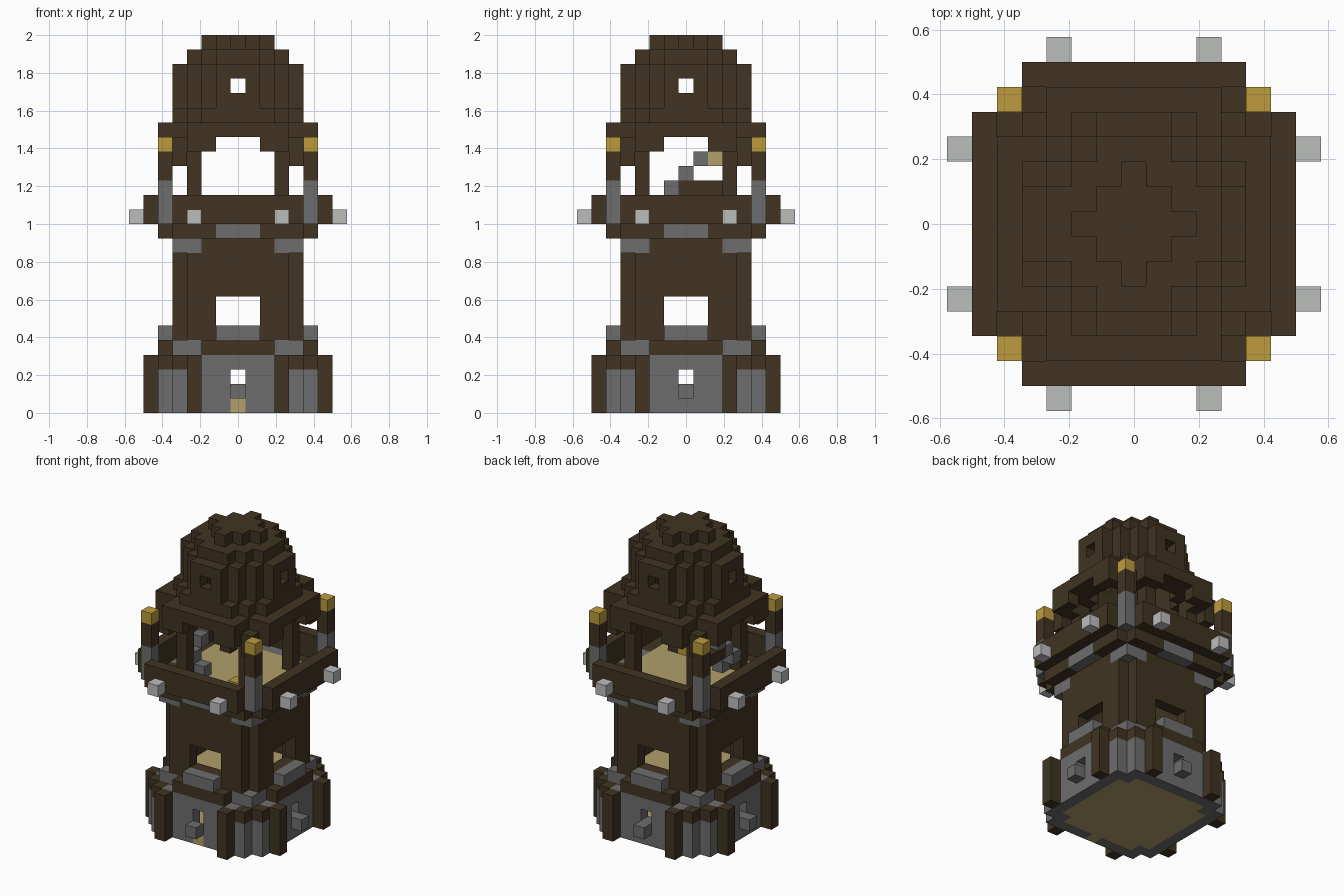
import bpy, bmesh
from mathutils import Vector

cube = bpy.data.objects.get("Cube")
if cube:
    bpy.data.objects.remove(cube, do_unlink=True)

U = 2 / 26  # edge of one block


def material(name, rgb):
    m = bpy.data.materials.new(name)
    m.use_nodes = True
    m.diffuse_color = (*rgb, 1)
    m.node_tree.nodes["Principled BSDF"].inputs["Base Color"].default_value = (*rgb, 1)
    return m


MATS = {
    "wood": material("dark wood", (0.052, 0.034, 0.016)),
    "stone": material("grey stone", (0.155, 0.155, 0.155)),
    "floor": material("pale planks", (0.44, 0.35, 0.147)),
    "gold": material("gold lamp", (0.51, 0.33, 0.048)),
    "pale": material("pale stone", (0.5, 0.51, 0.5)),
}
blocks = {}  # cell -> (part, material)


def put(part, mat, cells, rows):
    for x, y in cells:
        for z in rows:
            blocks[x, y, z] = (part, mat)


def cut(cells, rows):
    for x, y in cells:
        for z in rows:
            blocks.pop((x, y, z), None)


def spin(cells):
    """Repeat cells on all four sides, mirrored."""
    return {c for x, y in cells for s in (1, -1) for t in (1, -1)
            for c in ((s * x, t * y), (t * y, s * x))}


def line(a, b, y):
    return [(x, y) for x in range(a, b + 1)]


def plan(r, test):
    """Cells of a square plan; test gets the larger and smaller offset."""
    span = range(-r, r + 1)
    return {(x, y) for x in span for y in span
            if test(max(abs(x), abs(y)), min(abs(x), abs(y)))}


def shell(cells):
    """Cells on the rim of a filled plan."""
    return {(x, y) for x, y in cells
            if not {(x + 1, y), (x - 1, y), (x, y + 1), (x, y - 1)} <= cells}


# Base: stone walls, timber posts, cornice
put("base_floor", "floor", plan(4, lambda a, b: True), [0])
put("base_wall", "stone", plan(5, lambda a, b: a == 5 and b < 5), range(4))
put("base_wall", "stone", spin([(4, 4)]), range(4))
put("base_cap", "wood", spin([(4, 5)]), [3])
put("base_post", "wood", spin([(3, 6)]), range(4))
cut(spin([(0, 5)]), [2])
cut([(0, -5)], [1])
put("base_floor", "floor", [(0, -5)], [0])
put("base_ledge", "stone", spin([(0, 6)]), [1])
put("base_cornice", "wood", spin(line(0, 2, 5)), [4])
put("middle_floor", "floor", plan(3, lambda a, b: True), [4])

# Middle tower with a wide window on each side
put("tower_wall", "wood", plan(4, lambda a, b: a == 4 and b < 4), range(4, 12))
put("tower_wall", "wood", spin([(3, 3)]), range(5, 12))
put("corner_bracket", "stone", spin([(3, 4), (4, 4)]), [4, 11])
cut(spin(line(0, 1, 4)), [6, 7])
put("window_sill", "stone", spin(line(0, 1, 5)), [5])

# Balcony
put("balcony_floor", "floor", plan(4, lambda a, b: True), [12])
put("balcony_edge", "wood", plan(5, lambda a, b: a == 5 and b < 5), [12])
put("balcony_band", "stone", spin(line(0, 1, 5)), [12])
put("parapet", "wood", spin(line(0, 4, 6)), [13, 14])
put("beam_end", "pale", spin([(3, 7)]), [13])
put("corner_post", "stone", spin([(5, 5)]), range(13, 16))
put("corner_post_top", "wood", spin([(5, 5)]), [16, 17])
put("corner_lamp", "gold", spin([(5, 5)]), [18])
put("inner_post", "wood", spin([(3, 3)]), range(13, 19))
put("floor_lamp", "gold", [(2, -3)], [13])

# Stair inside the balcony
for i, (x, y) in enumerate([(-2, -2), (-3, -2), (-3, -1), (-3, 0), (-3, 1)]):
    put("stair", "stone", [(x, y)], [13 + i])
put("stair_landing", "floor", [(-3, 2)], [17])
put("stair_side", "wood", line(-3, -3, 0) + line(-3, -3, 1) + line(-3, -3, 2), [15])

# Roof: braces, eaves and hollow dome
put("roof_brace", "wood", spin([(4, 4)]), [17, 18])
put("roof_brace", "wood", spin([(3, 4), (3, 5), (2, 5)]), [18])
inside = plan(4, lambda a, b: a + b <= 4 and a < 4)
put("eaves", "wood", plan(5, lambda a, b: b < 4) - inside, [19])
put("dome_foot", "wood", plan(4, lambda a, b: a < 4 or b < 3) - inside, [20])
dome = plan(4, lambda a, b: a + b <= 5)
put("dome_wall", "wood", shell(dome), range(21, 24))
put("dome_wall", "wood", dome, [23])
cut(spin([(0, 4)]), [22])
put("dome_upper", "wood", plan(3, lambda a, b: a + b <= 4), [24])
put("dome_top", "wood", plan(2, lambda a, b: a + b <= 2), [25])

# Turn the blocks into one mesh per part, keeping only exposed faces
SIDES = [Vector(v) for v in ((1, 0, 0), (-1, 0, 0), (0, 1, 0),
                             (0, -1, 0), (0, 0, 1), (0, 0, -1))]
for part in sorted({p for p, _ in blocks.values()}):
    bm = bmesh.new()
    mat = None
    for cell, (name, m) in blocks.items():
        if name != part:
            continue
        mat = m
        mid = Vector(cell) + Vector((0, 0, 0.5))
        for n in SIDES:
            if tuple(int(c) for c in Vector(cell) + n) in blocks:
                continue
            u = Vector((n.y, n.z, n.x))
            v = n.cross(u)
            bm.faces.new([bm.verts.new((mid + (n + u * s + v * t) / 2) * U)
                          for s, t in ((-1, -1), (1, -1), (1, 1), (-1, 1))])
    bmesh.ops.remove_doubles(bm, verts=bm.verts, dist=0.001)
    mesh = bpy.data.meshes.new(part)
    bm.to_mesh(mesh)
    bm.free()
    mesh.materials.append(MATS[mat])
    bpy.context.collection.objects.link(bpy.data.objects.new(part, mesh))
